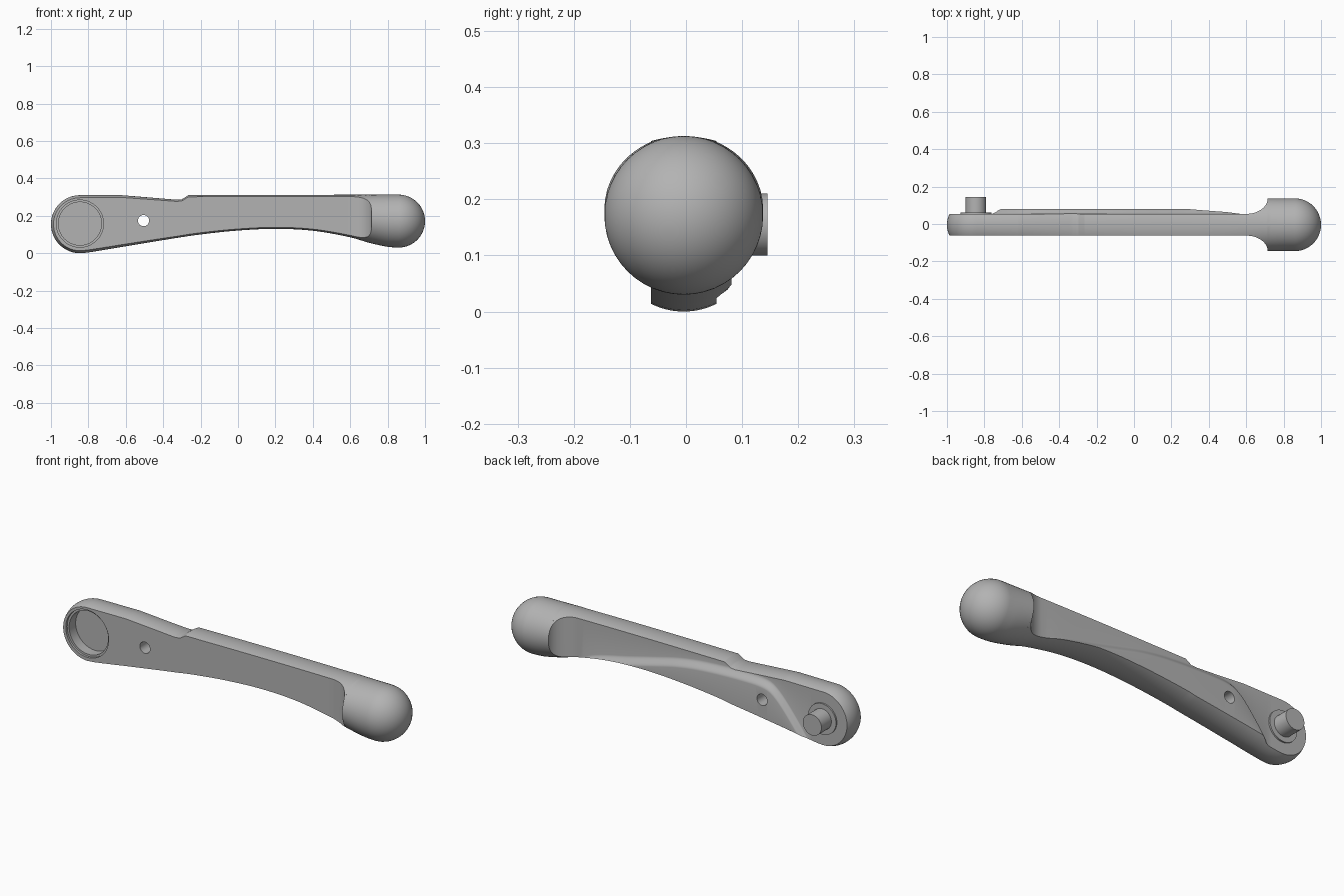
import bpy, bmesh
from math import sin, cos, asin, sqrt, pi, radians

old = bpy.data.objects.get("Cube")
if old:
    bpy.data.objects.remove(old, do_unlink=True)

grey = bpy.data.materials.new("plain_grey")
grey.use_nodes = True
grey.diffuse_color = (0.45, 0.45, 0.45, 1)
grey.node_tree.nodes["Principled BSDF"].inputs["Base Color"].default_value = grey.diffuse_color

Y0 = -0.004                      # mid plane of the lever
HALF = 0.058                     # half thickness between the flat sides
ROUND = 0.1415                   # half width of the full round section
BOSS_X, BOSS_Z, BOSS_R = -0.845, 0.155, 0.155
KNOB_X, KNOB_Z = 0.8585, 0.1715
FILLET_X, FILLET_L = 0.6, 0.115

TOP = [(-0.845, 0.31), (-0.62, 0.31), (-0.33, 0.286), (-0.3, 0.288), (-0.265, 0.311), (0.8585, 0.313)]
BOTTOM = [(-0.845, 0), (-0.8, 0.004), (-0.6, 0.037), (-0.4, 0.07), (-0.2, 0.1), (0, 0.121),
          (0.2, 0.13), (0.4, 0.12), (0.6, 0.085), (0.7, 0.056), (0.8, 0.034), (0.8585, 0.03)]
RIDGE = [(-0.76, 0.0), (-0.68, 0.11), (-0.59, 0.215), (-0.53, 0.255), (-0.4, 0.265),
         (-0.15, 0.255), (0, 0.235), (0.15, 0.2), (0.3, 0.163), (0.5, 0.115), (0.6, 0.07)]


def sample(points, x, smooth=True):
    """Value of a curve through points, either smooth or straight."""
    last = len(points) - 2
    i = 0
    while i < last and x > points[i + 1][0]:
        i += 1
    (xa, a), (xb, b) = points[i], points[i + 1]
    t = min(max((x - xa) / (xb - xa), 0), 1)
    if not smooth:
        return a + (b - a) * t

    def slope(k):
        p, q = points[max(k - 1, 0)], points[min(k + 1, last + 1)]
        return (q[1] - p[1]) / (q[0] - p[0])
    d = xb - xa
    u = 1 - t
    return (a * (1 + 2 * t) * u * u + slope(i) * d * t * u * u
            + b * t * t * (3 - 2 * t) - slope(i + 1) * d * t * t * u)


def crown(y):
    return sqrt(max(0, 1 - (y / ROUND) ** 2))


def lift(x, z):
    """Height of the raised lower area on the back."""
    if not RIDGE[0][0] <= x <= FILLET_X:
        return 0
    t = min(max((sample(RIDGE, x) + 0.02 - z) / 0.045, 0), 1)
    return 0.027 * t * t * (3 - 2 * t)


def arc(y_from, y_to, n=24):
    a, b = asin(max(-1, y_from / ROUND)), asin(min(1, y_to / ROUND))
    return [ROUND * sin(a + (b - a) * k / n) for k in range(n + 1)]


def ring(x, mid, high, width, bulge=0):
    """One cross-section: rounded top, back side, rounded bottom."""
    pts = [(x + bulge * crown(y), y, mid + high * crown(y)) for y in arc(-width, width)]
    z_top = mid + high * crown(width)
    y_low, z_low = width, mid - high * crown(width)
    for _ in range(4):
        y_low = width + lift(x, z_low)
        z_low = mid - high * crown(y_low)
    base = sample(RIDGE, x) + 0.02
    for k in range(9):
        z = min(max(base - 0.045 * k / 8, z_low), z_top)
        pts.append((x + bulge * crown(width), width + lift(x, z), z))
    pts += [(x + bulge * crown(y), y, mid - high * crown(y)) for y in arc(y_low, -width)]
    return [(px, py + Y0, pz) for px, py, pz in pts]


def span(x, width):
    hi, lo = sample(TOP, x, False), sample(BOTTOM, x)
    return ring(x, (hi + lo) / 2, (hi - lo) / 2, width)


# Cross-sections: round boss end, arm, concave shoulder, knob, ball end
rings = []
for k in range(24):
    a = pi / 2 * k / 24
    rings.append(ring(BOSS_X, BOSS_Z, BOSS_R * sin(a), HALF, -BOSS_R * cos(a)))
steps = [BOSS_X + (FILLET_X - BOSS_X) * k / 84 for k in range(84)]
steps = sorted(steps + [p[0] for p in TOP[1:-1]])
rings += [span(x, HALF) for x in steps]
for k in range(25):
    a = pi / 2 * k / 24
    rings.append(span(FILLET_X + FILLET_L * sin(a), ROUND - (ROUND - HALF) * cos(a)))
for k in range(1, 8):
    start = FILLET_X + FILLET_L
    rings.append(span(start + (KNOB_X - start) * k / 8, ROUND))
for k in range(25):
    a = pi / 2 * k / 24
    rings.append(ring(KNOB_X, KNOB_Z, ROUND * cos(a), ROUND, ROUND * sin(a)))

bm = bmesh.new()
rows = [[bm.verts.new(p) for p in r] for r in rings]
for r, s in zip(rows, rows[1:]):
    for i in range(len(r)):
        j = (i + 1) % len(r)
        bm.faces.new((r[i], r[j], s[j], s[i]))
bmesh.ops.remove_doubles(bm, verts=bm.verts, dist=0.0003)
bmesh.ops.dissolve_degenerate(bm, edges=bm.edges, dist=0.0001)
bmesh.ops.recalc_face_normals(bm, faces=bm.faces)
mesh = bpy.data.meshes.new("lever_body")
bm.to_mesh(mesh)
bm.free()
body = bpy.data.objects.new("lever_body", mesh)
bpy.context.collection.objects.link(body)
body.data.materials.append(grey)


def rod(name, x, z, radius, y_a, y_b):
    """Cylinder along the depth axis."""
    bpy.ops.mesh.primitive_cylinder_add(vertices=64, radius=radius, depth=y_b - y_a,
                                        location=(x, (y_a + y_b) / 2, z),
                                        rotation=(radians(90), 0, 0))
    ob = bpy.context.object
    ob.name = name
    ob.data.materials.append(grey)
    return ob


def activate(ob):
    bpy.ops.object.select_all(action="DESELECT")
    ob.select_set(True)
    bpy.context.view_layer.objects.active = ob


# Stepped round recess in the front and the through hole
cutters = [rod("recess_cutter", BOSS_X, BOSS_Z + 0.003, 0.115, -0.2, 0.005),
           rod("rim_cutter", BOSS_X, BOSS_Z + 0.003, 0.126, -0.2, -0.05),
           rod("hole_cutter", -0.505, 0.174, 0.03, -0.2, 0.2)]
for cutter in cutters:
    cutter.hide_render = True
    activate(body)
    mod = body.modifiers.new("cut", "BOOLEAN")
    mod.operation = "DIFFERENCE"
    mod.solver = "EXACT"
    mod.object = cutter
    bpy.ops.object.modifier_apply(modifier=mod.name)
    bpy.data.objects.remove(cutter, do_unlink=True)

# Pin and its collar on the back
collar = rod("pin_collar", BOSS_X, BOSS_Z, 0.082, 0.03, 0.062)
pin = rod("drive_pin", BOSS_X, BOSS_Z, 0.055, 0.03, 0.1455)

for ob in (body, collar, pin):
    activate(ob)
    bpy.ops.object.shade_smooth_by_angle(angle=radians(30))
